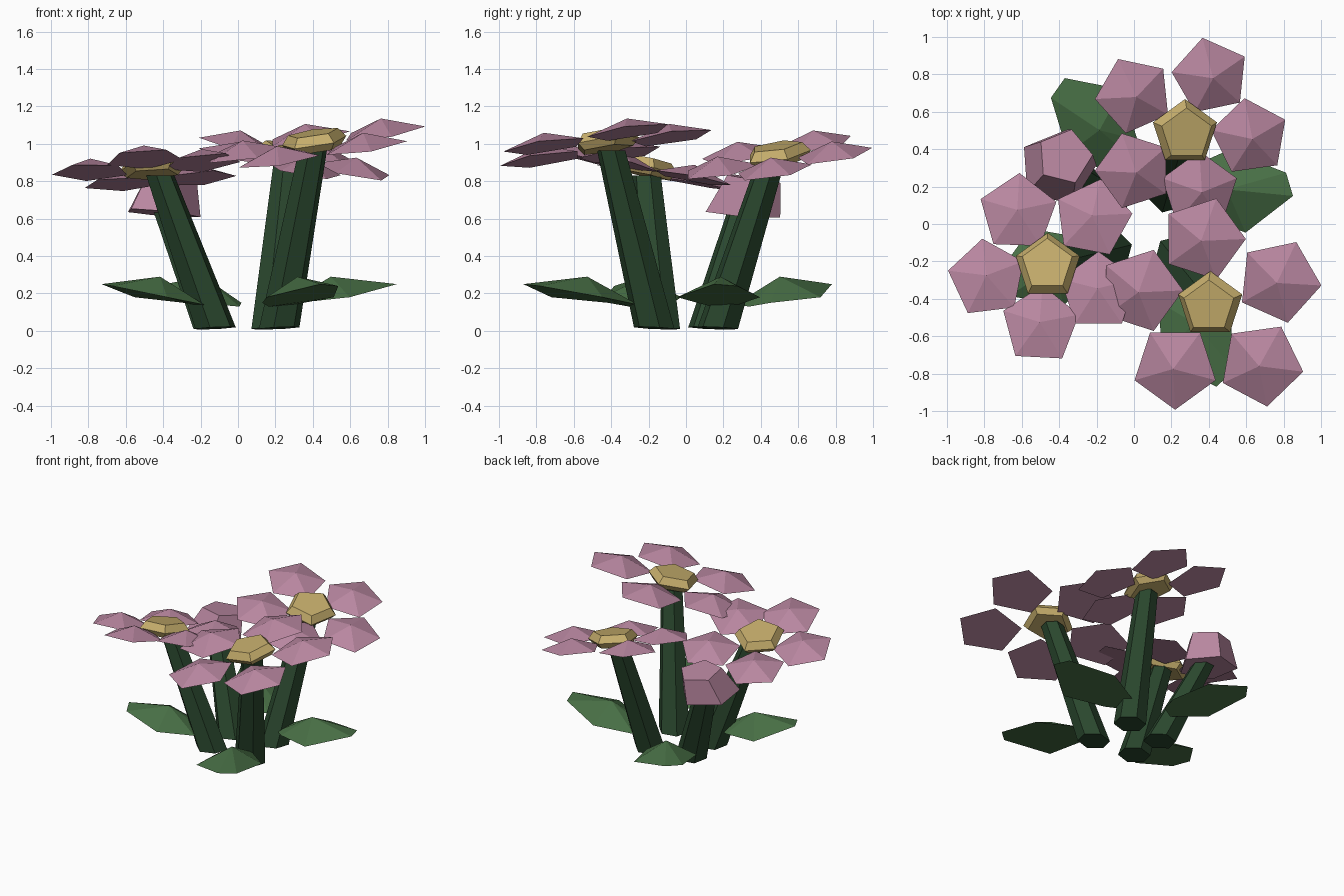
import bpy, math
from mathutils import Vector

if "Cube" in bpy.data.objects:
    bpy.data.objects.remove(bpy.data.objects["Cube"])

def material(name, rgb):
    m = bpy.data.materials.new(name)
    m.diffuse_color = (*rgb, 1)
    m.use_nodes = True
    m.node_tree.nodes["Principled BSDF"].inputs["Base Color"].default_value = m.diffuse_color
    return m

PINK = material("petal_pink", (0.48, 0.24, 0.35))
GOLD = material("center_gold", (0.56, 0.42, 0.15))
LEAF = material("leaf_green", (0.065, 0.16, 0.06))
STEM = material("stem_green", (0.023, 0.063, 0.027))

def build(name, verts, faces, mat):
    me = bpy.data.meshes.new(name)
    me.from_pydata([tuple(v) for v in verts], [], faces)
    me.materials.append(mat)
    ob = bpy.data.objects.new(name, me)
    bpy.context.collection.objects.link(ob)
    return ob

def ring(center, r, n, deg, slope=(0, 0)):
    """Regular polygon seen from above, lying on a sloped plane."""
    c, out = Vector(center), []
    for i in range(n):
        a = math.radians(deg) + math.tau * i / n
        x, y = r * math.cos(a), r * math.sin(a)
        out.append(c + Vector((x, y, slope[0] * x + slope[1] * y)))
    return out

def loft(name, rings, mat):
    n = len(rings[0])
    verts = [v for r in rings for v in r]
    faces = [tuple(reversed(range(n))), tuple(range(len(verts) - n, len(verts)))]
    for k in range(len(rings) - 1):
        for i in range(n):
            j = (i + 1) % n
            faces.append((k*n + i, k*n + j, k*n + n + j, k*n + n + i))
    return build(name, verts, faces, mat)

def fan(name, outline, apex, mat):
    """Low pyramid: outline with a raised middle and a flat underside."""
    n = len(outline)
    faces = [(i, (i + 1) % n, n) for i in range(n)] + [tuple(reversed(range(n)))]
    return build(name, list(outline) + [apex], faces, mat)

# Flowers: center, plane slope, cupping, petal radius, stem foot, stem top,
# petals (x, y, turn)
flowers = [
    ((-0.46, -0.23, 0.86), (0.06, -0.21), 0.04, 0.213, (-0.12, -0.14), (-0.415, -0.21), [
        (-0.62, 0.06, 88), (-0.785, -0.29, 97), (-0.50, -0.54, 87),
        (-0.19, -0.36, 90), (-0.22, 0.03, 79)]),
    ((0.41, -0.43, 0.995), (0.15, 0.14), 0.0, 0.228, (0.22, -0.17), (0.40, -0.40), [
        (0.775, -0.305, -6), (0.68, -0.75, 62), (0.22, -0.765, -90),
        (0.035, -0.355, 0), (0.37, -0.08, 0)]),
    ((0.27, 0.49, 0.925), (-0.18, 0.15), 0.0, 0.21, (0.18, 0.17), (0.265, 0.45), [
        (0.41, 0.79, 102), (0.62, 0.465, 98), (0.0, 0.69, 114),
        (0.0, 0.285, 180), (0.35, 0.18, 90)]),
]

def stem(foot, top, r0=0.112, r1=0.078):
    loft("stem", [ring((*foot, 0.015), r0, 6, 15, (0.05, -0.05)),
                  ring(top, r1, 6, 15)], STEM)

for (cx, cy, cz), s, cup, rad, foot, top, petals in flowers:
    lean = Vector((-s[0], -s[1], 1)).normalized()
    c = Vector((cx, cy, cz))
    # Faceted flower heart
    loft("flower_center", [ring(c - lean * 0.025, 0.145, 5, 90, s),
                           ring(c + lean * 0.015, 0.18, 5, 90, s),
                           ring(c + lean * 0.065, 0.14, 5, 90, s)], GOLD)
    for px, py, deg in petals:
        dx, dy = px - cx, py - cy
        p = Vector((px, py, cz + s[0] * dx + s[1] * dy - 0.005))
        d = Vector((dx, dy)).normalized() * cup
        tilt = (s[0] + d.x, s[1] + d.y)
        fan("petal", ring(p, rad, 5, deg, tilt), p + lean * 0.075, PINK)
    stem(foot, (*top, cz - 0.03))

# Closed bud on its own stem
loft("bud", [ring((-0.41, 0.30, 0.628), 0.21, 5, 76, (-0.09, -0.08)),
             ring((-0.37, 0.36, 0.815), 0.15, 5, 76, (-0.05, -0.15))], PINK)
stem((-0.13, 0.12), (-0.38, 0.30, 0.65))

# Leaves: root, tip; broad in the middle with a raised ridge point
leaves = [((-0.05, 0.30), (-0.37, 0.78)), ((0.24, 0.21), (0.85, 0.15)),
          ((-0.19, -0.20), (-0.73, -0.27)), ((0.23, -0.28), (0.44, -0.87))]
profile = [(0.0, -0.07, 0.13), (0.15, -0.14, 0.15), (0.62, -0.22, 0.18),
           (1.0, 0.0, 0.25), (0.92, 0.12, 0.24), (0.40, 0.21, 0.18), (0.0, 0.07, 0.14)]
for root, tip in leaves:
    r, t = Vector(root), Vector(tip)
    d = t - r
    side = Vector((-d.y, d.x)).normalized()
    pts = [Vector((*(r + d * u + side * v), z)) for u, v, z in profile]
    fan("leaf", pts, Vector((*(r + d * 0.42), 0.29)), LEAF)
